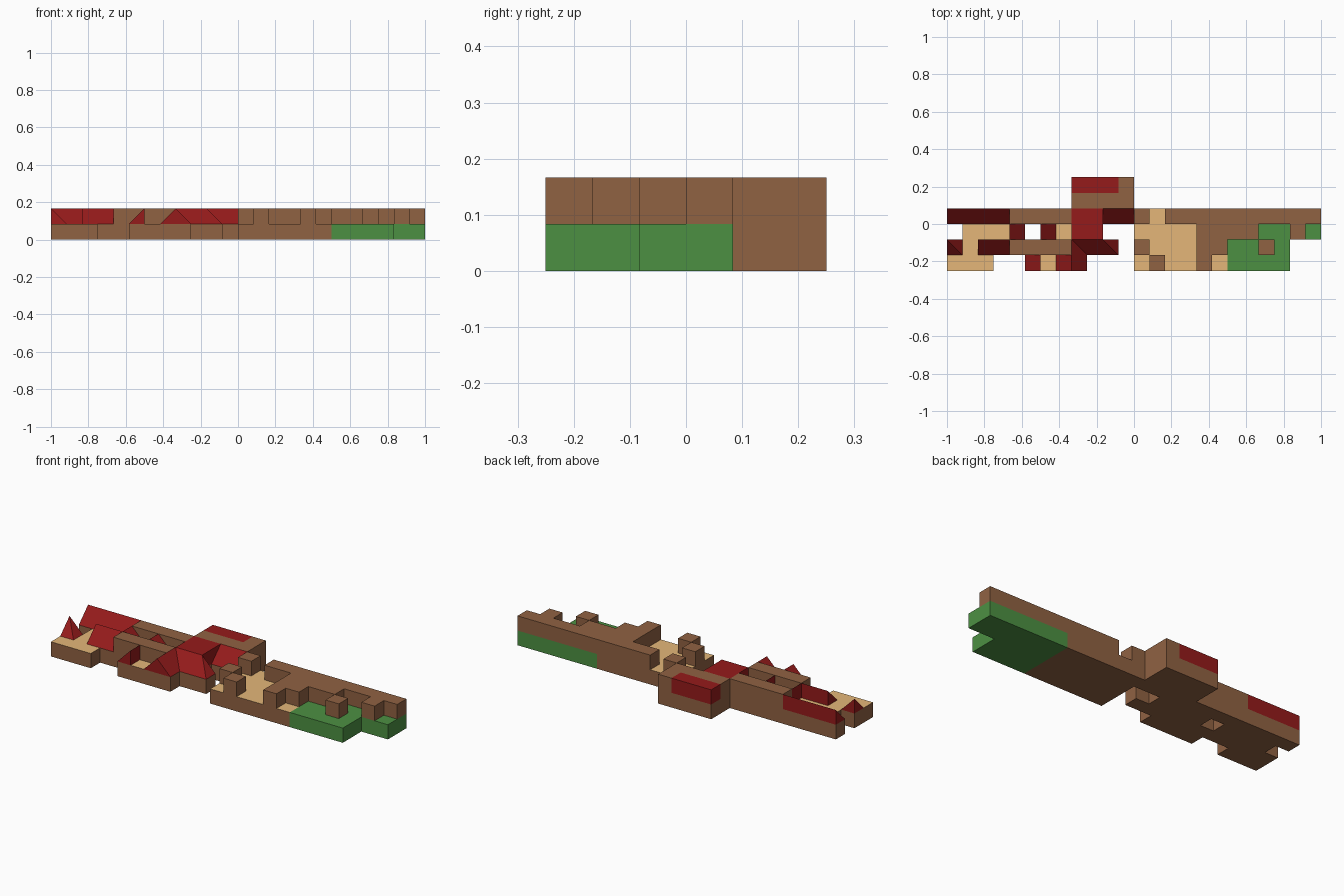
import bpy, bmesh, math

if "Cube" in bpy.data.objects:
    bpy.data.objects.remove(bpy.data.objects["Cube"])

U = 1 / 12  # grid cell size


def material(name, rgb):
    m = bpy.data.materials.new(name)
    m.diffuse_color = (*rgb, 1)
    m.use_nodes = True
    m.node_tree.nodes["Principled BSDF"].inputs["Base Color"].default_value = m.diffuse_color
    return m


BROWN = material("brown", (0.28, 0.122, 0.055))
TAN = material("tan", (0.78, 0.47, 0.19))
RED = material("red", (0.30, 0.011, 0.011))
GREEN = material("green", (0.073, 0.28, 0.055))


def finish(name, bm, mats):
    bmesh.ops.remove_doubles(bm, verts=bm.verts, dist=1e-5)
    bmesh.ops.dissolve_limit(bm, angle_limit=math.radians(1), verts=bm.verts,
                             edges=bm.edges, delimit={'MATERIAL'})
    bmesh.ops.recalc_face_normals(bm, faces=bm.faces)
    me = bpy.data.meshes.new(name)
    bm.to_mesh(me)
    bm.free()
    for m in mats:
        me.materials.append(m)
    ob = bpy.data.objects.new(name, me)
    bpy.context.collection.objects.link(ob)


def layer(name, rows, z, side, top):
    """One-cell-high slab; rows = {y: [(x0, x1), ...]} in cells."""
    cells = {(x, y) for y, spans in rows.items() for a, b in spans for x in range(a, b)}
    bm = bmesh.new()

    def face(pts, mat=0):
        f = bm.faces.new([bm.verts.new((px * U, py * U, pz * U)) for px, py, pz in pts])
        f.material_index = mat

    for x, y in sorted(cells):
        ring = [(x, y), (x + 1, y), (x + 1, y + 1), (x, y + 1)]
        face([(*p, z + 1) for p in ring], 1 if top != side else 0)
        face([(*p, z) for p in reversed(ring)])
        for i, (dx, dy) in enumerate([(0, -1), (1, 0), (0, 1), (-1, 0)]):
            if (x + dx, y + dy) not in cells:
                p, q = ring[i], ring[(i + 1) % 4]
                face([(*p, z), (*q, z), (*q, z + 1), (*p, z + 1)])
    finish(name, bm, [side] if top == side else [side, top])


def roof(name, x0, x1, y0, y1, high):
    """Red hull on the upper storey; high lists the raised corners."""
    corner = {'sw': (x0, y0), 'se': (x1, y0), 'ne': (x1, y1), 'nw': (x0, y1)}
    pts = [(*p, 1) for p in corner.values()] + [(*corner[k], 2) for k in high.split()]
    bm = bmesh.new()
    vs = [bm.verts.new((a * U, b * U, c * U)) for a, b, c in pts]
    bmesh.ops.convex_hull(bm, input=vs)
    finish(name, bm, [RED])


# Ground storey: brown walls with tan floor, and the green lawn
layer("ground_floor", {
    2: [(-4, 0)], 1: [(-4, 0)], 0: [(-12, 6)],
    -1: [(-11, -7), (-6, -2), (0, 6)],
    -2: [(-12, -1), (0, 6)],
    -3: [(-12, -9), (-7, -3), (0, 6)]}, 0, BROWN, TAN)
layer("lawn", {0: [(6, 12)], -1: [(6, 12)], -2: [(6, 10)], -3: [(6, 10)]}, 0, GREEN, GREEN)

# Upper storey walls and posts
layer("upper_walls", {
    2: [(-1, 0)], 1: [(-4, 0)],
    0: [(-8, -4), (0, 1), (2, 12)],
    -1: [(4, 8), (10, 11)],
    -2: [(-8, -4), (0, 1), (4, 6), (8, 9)],
    -3: [(1, 2), (4, 5)]}, 1, BROWN, BROWN)

# Flat red roofs
roof("back_flat_roof", -4, -1, 2, 3, 'sw se ne nw')
roof("main_flat_roof", -4, -2, -1, 1, 'sw se ne nw')

# Slopes facing the front
for name, x0, x1, y0 in [("left_back_slope", -12, -8, 0), ("left_front_slope", -10, -8, -2),
                         ("main_front_slope", -4, -2, -2), ("right_slope", -2, 0, 0)]:
    roof(name, x0, x1, y0, y0 + 1, 'nw ne')

# Slopes facing the sides; the gable right half runs into the main slope as a valley
roof("left_lean_to", -8, -7, -1, 0, 'sw nw')
roof("court_lean_to", -6, -5, -1, 0, 'sw nw')
roof("front_lean_to", -7, -6, -3, -2, 'se ne')
roof("gable_left_half", -5, -4, -3, -2, 'se ne')
roof("gable_right_half", -4, -3, -3, -1, 'sw nw')

# Hipped corners
for name, x0 in [("left_hip_corner", -12), ("main_hip_corner", -2)]:
    roof(name, x0, x0 + 1, -2, -1, 'nw')
